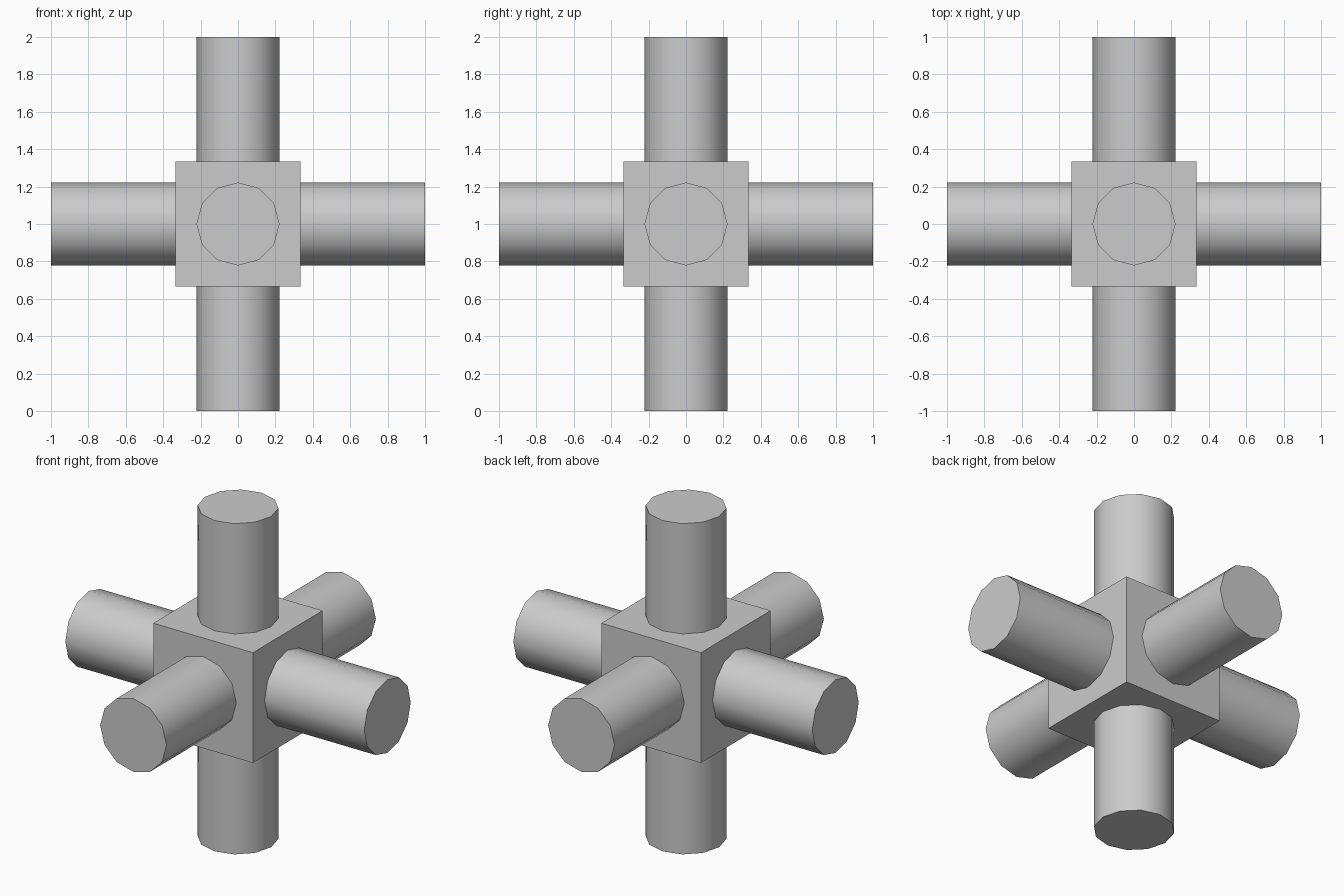
import bpy
from math import radians
from mathutils import Vector

if "Cube" in bpy.data.objects:
    bpy.data.objects.remove(bpy.data.objects["Cube"])

CENTRE = Vector((0, 0, 1))
HALF = 1 / 3       # half width of the hub
RADIUS = 0.222     # arm radius

# Central cube
bpy.ops.mesh.primitive_cube_add(size=2 * HALF, location=CENTRE)
bpy.context.object.name = "hub"

# Six twelve-sided arms, one per cube face
arms = {
    "right_arm": (1, 0, 0), "left_arm": (-1, 0, 0),
    "back_arm": (0, 1, 0), "front_arm": (0, -1, 0),
    "top_arm": (0, 0, 1), "bottom_arm": (0, 0, -1),
}
for name, axis in arms.items():
    x, y, z = axis
    rotation = (radians(90) * -y, radians(90) * x, radians(180) if z < 0 else 0)
    bpy.ops.mesh.primitive_cylinder_add(
        vertices=12, radius=RADIUS, depth=1 - HALF,
        location=CENTRE + Vector(axis) * (1 + HALF) / 2, rotation=rotation)
    bpy.context.object.name = name
    bpy.ops.object.shade_smooth_by_angle(angle=radians(40))
